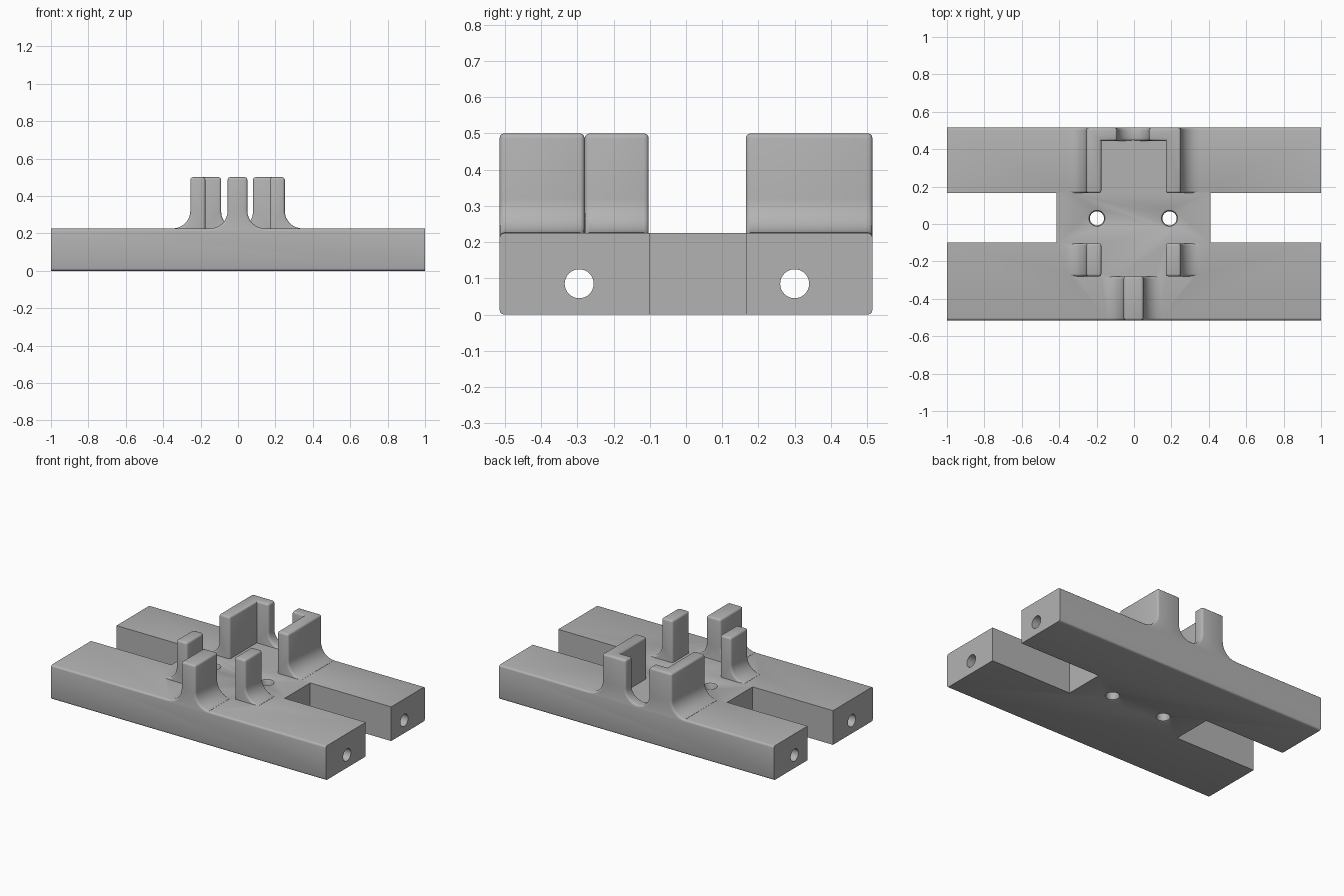
import bpy, bmesh, math
from mathutils import Matrix, Vector

if "Cube" in bpy.data.objects:
    bpy.data.objects.remove(bpy.data.objects["Cube"])

grey = bpy.data.materials.new("plain_grey")
grey.use_nodes = True
GREY = (0.45, 0.45, 0.45, 1)
grey.diffuse_color = GREY
grey.node_tree.nodes["Principled BSDF"].inputs["Base Color"].default_value = GREY

TOP, POST_TOP, SINK, TOE = 0.225, 0.5, 0.15, 0.226
EDGE = 0.515
FILLET = 0.095
ROUND = 0.013


def make_object(name, bm):
    bmesh.ops.recalc_face_normals(bm, faces=bm.faces)
    mesh = bpy.data.meshes.new(name)
    bm.to_mesh(mesh)
    bm.free()
    mesh.materials.append(grey)
    obj = bpy.data.objects.new(name, mesh)
    bpy.context.collection.objects.link(obj)
    return obj


def prism(name, points, direction):
    """Extrude a flat outline along a direction."""
    bm = bmesh.new()
    face = bm.faces.new([bm.verts.new(p) for p in points])
    new = bmesh.ops.extrude_face_region(bm, geom=[face])["geom"]
    verts = [g for g in new if isinstance(g, bmesh.types.BMVert)]
    bmesh.ops.translate(bm, verts=verts, vec=Vector(direction))
    return make_object(name, bm)


def combine(target, other, operation):
    """Apply a boolean and remove the second solid."""
    other.hide_render = True
    mod = target.modifiers.new("combine", "BOOLEAN")
    mod.operation, mod.object, mod.solver = operation, other, "EXACT"
    bpy.context.view_layer.objects.active = target
    bpy.ops.object.modifier_apply(modifier=mod.name)
    bpy.data.objects.remove(other)


def round_edges(obj, rule):
    bm = bmesh.new()
    bm.from_mesh(obj.data)
    bmesh.ops.bevel(bm, geom=[e for e in bm.edges if rule(e)], offset=ROUND,
                    segments=3, profile=0.5, affect="EDGES", clamp_overlap=False)
    bm.to_mesh(obj.data)
    bm.free()


def post_edge(e):
    """Sharp outside edges above the base."""
    high = max(v.co.z for v in e.verts) > TOE + 0.0005
    return high and e.is_convex and e.calc_face_angle(0) > 1


def arc(cx, cz, r, start, end, steps=8):
    angles = [math.radians(start + (end - start) * i / steps) for i in range(steps + 1)]
    return [(cx + r * math.cos(a), cz + r * math.sin(a)) for a in angles]


def left_foot(x):
    """Flared outline on the -x side, from the toe up to the top."""
    return [(x - FILLET, SINK)] + arc(x - FILLET, TOE + FILLET, FILLET, 270, 360) + [(x, POST_TOP)]


def right_foot(x):
    return [(x, POST_TOP)] + arc(x + FILLET, TOE + FILLET, FILLET, 180, 270) + [(x + FILLET, SINK)]


def post(name, outline, y0, y1):
    return prism(name, [(x, y0, z) for x, z in outline], (0, y1 - y0, 0))


def box(name, x0, x1, y0, y1, z0, z1):
    return prism(name, [(x0, y0, z0), (x1, y0, z0), (x1, y1, z0), (x0, y1, z0)], (0, 0, z1 - z0))


def lathe_cutter(name, rings, matrix):
    """Stack of circles closed at both ends."""
    bm = bmesh.new()
    n = 32
    loops = [[bm.verts.new(matrix @ Vector((r * math.cos(math.tau * i / n),
                                            r * math.sin(math.tau * i / n), z)))
              for i in range(n)] for r, z in rings]
    for a, b in zip(loops, loops[1:]):
        for i in range(n):
            j = (i + 1) % n
            bm.faces.new((a[i], a[j], b[j], b[i]))
    bm.faces.new(loops[0])
    bm.faces.new(loops[-1])
    return make_object(name, bm)


# H-shaped base with rounded long edges
NOTCH_F, NOTCH_B, WEB_L, WEB_R = -0.1, 0.165, -0.415, 0.41
outline = [(-1, -EDGE), (1, -EDGE), (1, NOTCH_F), (WEB_R, NOTCH_F), (WEB_R, NOTCH_B),
           (1, NOTCH_B), (1, EDGE), (-1, EDGE), (-1, NOTCH_B), (WEB_L, NOTCH_B),
           (WEB_L, NOTCH_F), (-1, NOTCH_F)]
body = prism("slotted_base_with_posts", [(x, y, 0) for x, y in outline], (0, 0, TOP))
round_edges(body, lambda e: all(abs(v.co.y) > 0.5 for v in e.verts)
            and abs(e.verts[0].co.x - e.verts[1].co.x) > 1)

# Long rod holes through both rails
for y in (-0.295, 0.3):
    turn = Matrix.Translation((0, y, 0.085)) @ Matrix.Rotation(math.pi / 2, 4, "Y")
    combine(body, lathe_cutter("rod_hole", [(0.04, -1.1), (0.04, 1.1)], turn), "DIFFERENCE")

# Vertical screw holes with softened rims
half = [(0.052, 0.01), (0.052, 0), (0.043, -0.004), (0.038, -0.014)]
rings = [(r, -z) for r, z in half] + [(r, TOP + z) for r, z in reversed(half)]
for x in (-0.198, 0.19):
    combine(body, lathe_cutter("screw_hole", rings, Matrix.Translation((x, 0.03, 0))), "DIFFERENCE")

# Front centre post, flared on both sides
front = post("front_post", left_foot(-0.055) + right_foot(0.05), -EDGE, -0.28)

# Small side posts, flared outward only
side_l = post("side_post_right", left_foot(-0.255) + [(-0.175, POST_TOP), (-0.175, SINK)], -0.28, -0.103)
side_r = post("side_post_left", [(0.17, SINK), (0.17, POST_TOP)] + right_foot(0.25), -0.28, -0.103)

# Rear pair of L-shaped walls joined by a round-bottomed gap
gap = arc(-0.005, 0.23 + 0.085, 0.085, 180, 360, 16)
rear = post("rear_walls", left_foot(-0.255) + [(-0.09, POST_TOP)] + gap
            + [(0.08, POST_TOP)] + right_foot(0.25), 0.165, EDGE)
combine(rear, box("rear_pocket", -0.175, 0.17, 0.1, 0.445, 0.05, 0.6), "DIFFERENCE")

for part in (front, side_l, side_r, rear):
    round_edges(part, post_edge)
    combine(body, part, "UNION")

# Smooth the rounded surfaces, keep corners crisp
bpy.ops.object.select_all(action="DESELECT")
body.select_set(True)
bpy.context.view_layer.objects.active = body
bpy.ops.object.shade_smooth_by_angle(angle=math.radians(35))
